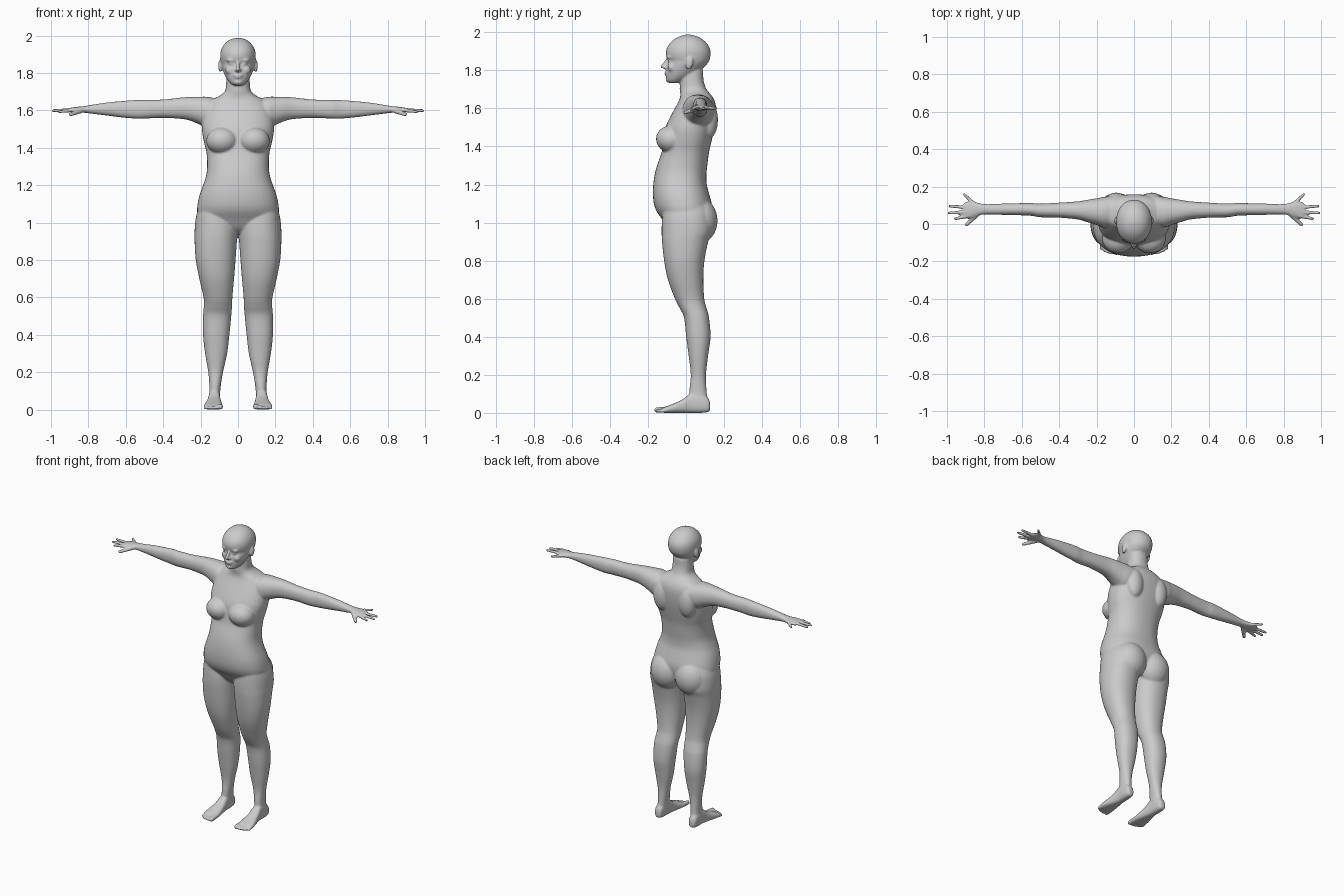
import bpy, bmesh, math
from mathutils import Vector, Matrix

bm = bmesh.new()


def spline(rows, steps=5):
    """Catmull-Rom through the section rows."""
    out = []
    for i in range(len(rows) - 1):
        p0, p1, p2, p3 = (rows[min(max(i + k, 0), len(rows) - 1)] for k in (-1, 0, 1, 2))
        for s in range(steps):
            t = s / steps
            out.append([0.5 * (2 * b + (c - a) * t + (2 * a - 5 * b + 4 * c - d) * t * t
                               + (3 * b - a - 3 * c + d) * t ** 3)
                        for a, b, c, d in zip(p0, p1, p2, p3)])
    return out + [list(rows[-1])]


def loft(rows, axis, power=2.2, n=40):
    """Rows are (position on axis, a0, a1, b0, b1): extents of each section."""
    rings = []
    for t, a0, a1, b0, b1 in spline(rows):
        ring = []
        for k in range(n):
            w = 2 * math.pi * k / n
            c, s = math.cos(w), math.sin(w)
            a = (a0 + a1) / 2 + (a1 - a0) / 2 * math.copysign(abs(c) ** (2 / power), c)
            b = (b0 + b1) / 2 + (b1 - b0) / 2 * math.copysign(abs(s) ** (2 / power), s)
            ring.append(bm.verts.new({'x': (t, a, b), 'y': (a, t, b), 'z': (a, b, t)}[axis]))
        rings.append(ring)
    for r, q in zip(rings, rings[1:]):
        for k in range(n):
            bm.faces.new((r[k], r[(k + 1) % n], q[(k + 1) % n], q[k]))
    bm.faces.new(rings[0][::-1])
    bm.faces.new(rings[-1])


def blob(c, r, tilt=0, axis='X'):
    m = Matrix.Translation(c) @ Matrix.Rotation(math.radians(tilt), 4, axis) @ Matrix.Diagonal((*r, 1))
    bmesh.ops.create_uvsphere(bm, u_segments=24, v_segments=16, radius=1, matrix=m)


def capsule(p, q, r1, r2):
    p, q = Vector(p), Vector(q)
    m = Matrix.Translation((p + q) / 2) @ (q - p).to_track_quat('Z', 'Y').to_matrix().to_4x4()
    bmesh.ops.create_cone(bm, cap_ends=True, segments=16, radius1=r1, radius2=r2,
                          depth=(q - p).length, matrix=m)
    blob(p, (r1,) * 3)
    blob(q, (r2,) * 3)


# --- paired parts, built on +x and mirrored ---
# leg
loft([(1.10, .06, .200, -.11, .10), (1.05, .03, .220, -.122, .125), (1.0, .005, .229, -.127, .135),
      (.95, .001, .232, -.128, .135), (.9, .006, .232, -.126, .117), (.8, .013, .226, -.115, .097),
      (.7, .021, .207, -.095, .091), (.6, .030, .184, -.058, .096), (.55, .032, .183, -.033, .108),
      (.5, .036, .187, -.010, .121), (.4, .046, .187, .001, .129), (.3, .058, .176, .014, .116),
      (.2, .080, .159, .025, .105), (.12, .093, .153, .018, .108), (.05, .098, .156, .02, .115)], 'z')
# foot and toes
loft([(.127, .112, .145, .014, .05), (.115, .103, .154, .004, .08), (.08, .098, .158, .0, .10),
      (.03, .096, .158, .0, .105), (-.02, .09, .167, .0, .07), (-.08, .082, .181, .0, .043),
      (-.115, .083, .182, .0, .03), (-.125, .09, .175, .006, .022)], 'y', 2.7)
for x, y, r in [(.095, -.152, .015), (.118, -.153, .0105), (.138, -.149, .0105),
                (.156, -.142, .01), (.173, -.130, .01)]:
    capsule((x, -.10, r + .004), (x, y, r), r, r)
# arm and palm
loft([(.10, -.01, .15, 1.53, 1.66), (.16, -.018, .145, 1.505, 1.672), (.2, -.005, .137, 1.522, 1.673),
      (.25, .010, .129, 1.543, 1.672), (.3, .024, .121, 1.554, 1.669), (.4, .034, .114, 1.56, 1.658),
      (.5, .036, .109, 1.556, 1.656), (.55, .044, .112, 1.556, 1.655), (.62, .047, .111, 1.562, 1.65),
      (.7, .049, .109, 1.572, 1.642), (.78, .051, .106, 1.582, 1.63), (.82, .049, .110, 1.587, 1.623),
      (.86, .036, .120, 1.589, 1.619), (.9, .031, .118, 1.590, 1.613), (.912, .04, .108, 1.595, 1.609)], 'x')
# thumb and fingers
for a, b, r in [((.835, .055, 1.600), (.895, -.003, 1.578), .0125),
                ((.885, .042, 1.602), (.957, .028, 1.592), .0095),
                ((.890, .065, 1.602), (.989, .058, 1.598), .010),
                ((.890, .088, 1.602), (.986, .096, 1.600), .0098),
                ((.850, .105, 1.602), (.908, .158, 1.602), .0095)]:
    capsule(a, b, r * 1.15, r * .85)
# breast, buttock
blob((.085, -.078, 1.437), (.085, .080, .072), -12)
blob((.092, .070, 1.01), (.108, .096, .118))
# shoulder blade
blob((.095, .118, 1.54), (.06, .05, .10))
# ear, eye, brow, cheek
blob((.095, .018, 1.838), (.011, .02, .034), -12)
blob((.034, -.081, 1.848), (.016, .016, .011))
blob((.036, -.083, 1.868), (.026, .019, .009))
blob((.04, -.075, 1.815), (.028, .022, .025))

# mirror the pairs
geom = bm.verts[:] + bm.edges[:] + bm.faces[:]
copy = bmesh.ops.duplicate(bm, geom=geom)['geom']
for v in copy:
    if isinstance(v, bmesh.types.BMVert):
        v.co.x *= -1

# --- central parts ---
# torso and neck: (z, half width, front, back)
torso = [(.94, .06, -.06, .08), (.97, .12, -.095, .11), (1.02, .205, -.128, .13), (1.06, .218, -.155, .137),
         (1.1, .216, -.169, .135), (1.15, .205, -.174, .122), (1.2, .187, -.172, .109), (1.25, .171, -.165, .107),
         (1.3, .165, -.152, .112), (1.37, .168, -.128, .121), (1.43, .182, -.118, .135), (1.5, .193, -.108, .150),
         (1.57, .187, -.075, .158), (1.62, .170, -.048, .156), (1.655, .142, -.032, .143),
         (1.68, .095, -.030, .124), (1.705, .069, -.033, .105), (1.75, .063, -.03, .092), (1.80, .06, -.02, .09)]
loft([(z, -w, w, f, b) for z, w, f, b in torso], 'z', 2.3)
# head
head = [(1.733, .025, -.088, -.04), (1.745, .042, -.100, -.01), (1.77, .061, -.104, .035), (1.80, .076, -.103, .075),
        (1.83, .086, -.099, .108), (1.85, .090, -.094, .122), (1.872, .094, -.103, .128), (1.90, .095, -.105, .129),
        (1.93, .088, -.094, .118), (1.96, .068, -.066, .091), (1.978, .043, -.035, .060), (1.988, .012, 0, .022)]
loft([(z, -w, w, f, b) for z, w, f, b in head], 'z', 2.1)
# nose, nostrils, lips, chin
capsule((0, -.094, 1.862), (0, -.123, 1.82), .007, .011)
blob((0, -.108, 1.815), (.019, .014, .009))
blob((0, -.104, 1.788), (.026, .011, .006))
blob((0, -.103, 1.777), (.022, .010, .006))
blob((0, -.092, 1.75), (.024, .015, .014))

bmesh.ops.recalc_face_normals(bm, faces=bm.faces[:])
me = bpy.data.meshes.new("body")
bm.to_mesh(me)
bm.free()
body = bpy.data.objects.new("body", me)
bpy.context.collection.objects.link(body)

# fuse all parts into one skin
rm = body.modifiers.new("fuse", 'REMESH')
rm.mode = 'VOXEL'
rm.voxel_size = .0055
rm.use_smooth_shade = True
sm = body.modifiers.new("soften", 'SMOOTH')
sm.factor = .5
sm.iterations = 7
dc = body.modifiers.new("lighten", 'DECIMATE')
dc.ratio = .4
